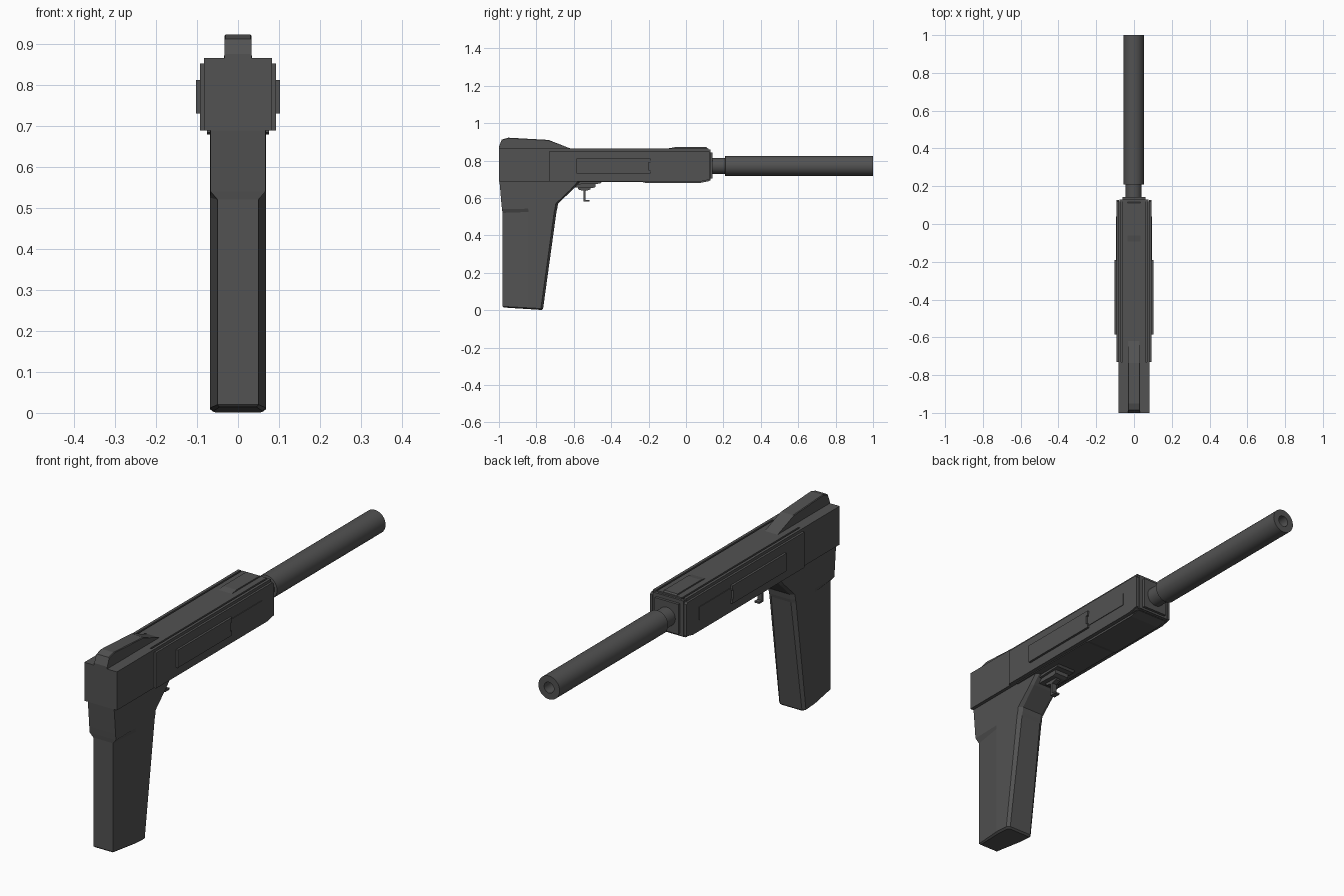
import bpy, bmesh, math

if "Cube" in bpy.data.objects:
    bpy.data.objects.remove(bpy.data.objects["Cube"])

# Dark gunmetal shared by every part
dark = bpy.data.materials.new("dark_grey")
dark.diffuse_color = (.085, .085, .085, 1)
dark.use_nodes = True
dark.node_tree.nodes["Principled BSDF"].inputs["Base Color"].default_value = dark.diffuse_color


def make(name, verts, faces):
    me = bpy.data.meshes.new(name)
    me.from_pydata(verts, [], faces)
    bm = bmesh.new()
    bm.from_mesh(me)
    bmesh.ops.recalc_face_normals(bm, faces=bm.faces)
    bm.to_mesh(me)
    bm.free()
    me.materials.append(dark)
    ob = bpy.data.objects.new(name, me)
    bpy.context.collection.objects.link(ob)
    return ob


def loft(name, rings):
    """Skin matching rings of points and cap both ends."""
    n, k = len(rings[0]), len(rings)
    faces = [tuple(range(n)), tuple(range((k - 1) * n, k * n))]
    for a in range(0, (k - 1) * n, n):
        faces += [(a + i, a + (i + 1) % n, a + n + (i + 1) % n, a + n + i) for i in range(n)]
    return make(name, [p for ring in rings for p in ring], faces)


def prism_x(name, profile, x0, x1):
    return loft(name, [[(x, y, z) for y, z in profile] for x in (x0, x1)])


def prism_y(name, half, y0, y1):
    pts = half + [(-x, z) for x, z in reversed(half)]
    return loft(name, [[(x, y, z) for x, z in pts] for y in (y0, y1)])


def box(name, x0, x1, y0, y1, z0, z1):
    return prism_x(name, [(y0, z0), (y1, z0), (y1, z1), (y0, z1)], x0, x1)


def lathe(name, profile, seg=32):
    """Revolve (radius, y) around the barrel axis."""
    rings = [[(-.002 + r * math.cos(2 * math.pi * i / seg), y,
               .771 + r * math.sin(2 * math.pi * i / seg)) for i in range(seg)]
             for r, y in profile]
    ob = loft(name, rings)
    bpy.context.view_layer.objects.active = ob
    ob.select_set(True)
    bpy.ops.object.shade_smooth_by_angle(angle=math.radians(35))
    ob.select_set(False)


# Receiver: solid rear block and grooved forward section
box("rear_block", -.083, .083, -1, -.73, .688, .865)
prism_y("receiver", [(.083, .688), (.083, .865), (.07, .865), (.07, .857),
                     (.062, .857), (.062, .865)], -.73, .12)

# Front cap, stepped down around the barrel
box("front_cap", -.078, .078, .12, .13, .694, .858)
box("front_collar", -.06, .06, .13, .142, .703, .842)

# Raised areas above and below the front of the receiver
prism_x("top_pad", [(-.12, .86), (-.06, .871), (.11, .871), (.12, .86)], -.034, .034)
prism_x("belly_pad", [(-.7, .70), (-.7, .684), (-.23, .684), (-.21, .679), (.07, .679),
                      (.125, .69), (.125, .70)], -.075, .075)

# Side plates with stepped panels
for s, side in ((1, "right"), (-1, "left")):
    prism_x(side + "_plate", [(-.73, .688), (.08, .688), (.128, .698), (.128, .845),
                              (.12, .852), (-.73, .852)], s * .08, s * .093)
    prism_x(side + "_panel", [(-.585, .73), (-.19, .73), (-.19, .75), (-.2, .75),
                              (-.2, .79), (-.19, .79), (-.19, .812), (-.585, .812)],
            s * .09, s * .103)
    box(side + "_front_panel", s * .09, s * .096, -.19, .04, .742, .80)

# Rear sight hump with slightly chamfered top edges
outer = [(-1, .86), (-1, .875), (-.985, .912), (-.95, .922), (-.735, .91), (-.62, .865), (-.61, .86)]
edge = [(y, z - .003 if z > .87 else z) for y, z in outer]
loft("rear_hump", [[(x, y, z) for y, z in p] for x, p in
                   ((-.033, edge), (-.03, outer), (.03, outer), (.033, edge))])

# Grip: back y, front y, back z, front z, back half width, front half width, half width
sections = [(-.975, -.772, .014, .001, .045, .05, .059),
            (-.981, -.764, .020, .008, .05, .056, .068),
            (-.981, -.692, .52, .53, .05, .05, .068),
            (-.984, -.688, .54, .545, .067, .05, .068),
            (-.987, -.684, .57, .57, .067, .05, .068),
            (-.993, -.605, .64, .645, .067, .055, .068),
            (-.998, -.56, .695, .695, .067, .055, .068)]
rings = []
for yb, yf, zb, zf, wb, wf, w in sections:
    half = [(wb, yb), (w, yb + .14), (w, yf - .012), (wf, yf)]
    pts = half + [(-x, y) for x, y in reversed(half)]
    rings.append([(x, y, zb + (zf - zb) * (y - yb) / (yf - yb)) for x, y in pts])
loft("grip", rings)

# Trigger base, plate and blade
prism_x("trigger_base", [(-.62, .695), (-.60, .672), (-.46, .676), (-.44, .695)], -.045, .045)
prism_x("trigger_plate", [(-.605, .68), (-.6, .655), (-.5, .652), (-.485, .658), (-.485, .68)],
        -.034, .034)
prism_x("trigger", [(-.58, .66), (-.575, .644), (-.547, .638), (-.547, .58), (-.516, .58),
                    (-.516, .588), (-.536, .588), (-.536, .638), (-.51, .645), (-.51, .66)],
        -.012, .012)

# Barrel neck and long tube with a bored end
lathe("barrel_neck", [(.043, .13), (.043, .215)])
lathe("barrel_tube", [(.043, .208), (.054, .21), (.054, 1), (.025, 1), (.025, .9)])
